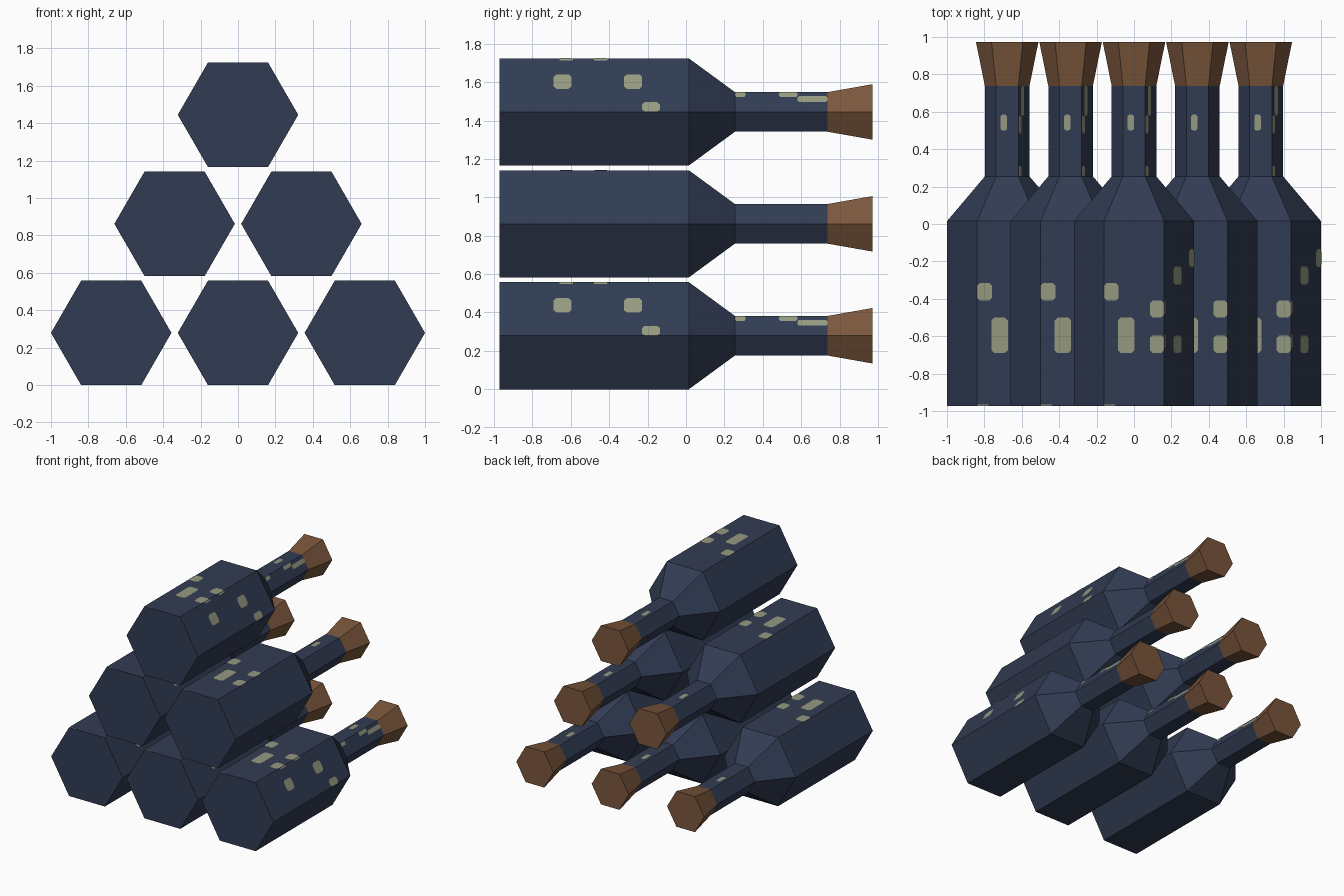
import bpy
import bmesh
from math import cos, sin, radians
from mathutils import Vector

if "Cube" in bpy.data.objects:
    bpy.data.objects.remove(bpy.data.objects["Cube"])


def material(name, rgb):
    m = bpy.data.materials.new(name)
    m.use_nodes = True
    colour = (*rgb, 1)
    m.diffuse_color = colour
    bsdf = m.node_tree.nodes["Principled BSDF"]
    bsdf.inputs["Base Color"].default_value = colour
    bsdf.inputs["Roughness"].default_value = 0.8
    return m


glass_blue = material("navy glass", (0.031, 0.045, 0.087))
cork_brown = material("cork brown", (0.195, 0.093, 0.044))
spot_green = material("pale olive", (0.30, 0.32, 0.215))

BODY, NECK, CORK = 0.322, 0.119, 0.167
APOTHEM = cos(radians(30))


def finish(bm, name, mat):
    me = bpy.data.meshes.new(name)
    bm.to_mesh(me)
    bm.free()
    me.materials.append(mat)
    return me


def hex_lathe(name, profile, mat):
    """Six-sided solid along y from (y, radius) pairs."""
    bm = bmesh.new()
    rings = [[bm.verts.new((r * cos(radians(60 * k)), y, r * sin(radians(60 * k))))
              for k in range(6)] for y, r in profile]
    for a, b in zip(rings, rings[1:]):
        for k in range(6):
            j = (k + 1) % 6
            bm.faces.new((a[k], a[j], b[j], b[k]))
    bm.faces.new(rings[0])
    bm.faces.new(rings[-1])
    bmesh.ops.recalc_face_normals(bm, faces=bm.faces)
    return finish(bm, name, mat)


def spot_plates(name, spots):
    """Thin clipped-corner plates: (radius, u0, u1, y0, y1) on one hexagon side."""
    bm = bmesh.new()
    for angle, radius, u0, u1, y0, y1 in spots:
        n = Vector((cos(radians(angle)), 0, sin(radians(angle))))
        t = Vector((n.z, 0, -n.x))
        c = min(0.015, (u1 - u0) / 4, (y1 - y0) / 4)
        outline = [(u0 + c, y0), (u1 - c, y0), (u1, y0 + c), (u1, y1 - c),
                   (u1 - c, y1), (u0 + c, y1), (u0, y1 - c), (u0, y0 + c)]
        base = n * radius * APOTHEM
        face = bm.faces.new([bm.verts.new(base + n * 0.002 + t * u + Vector((0, y, 0)))
                             for u, y in outline])
        face.normal_update()
        if face.normal.dot(n) < 0:
            face.normal_flip()
    return finish(bm, name, spot_green)


# Bottle and cork profiles
bottle = hex_lathe("bottle", [(-0.972, BODY), (0.015, BODY), (0.255, NECK), (0.737, NECK)], glass_blue)
cork = hex_lathe("cork", [(0.737, NECK), (0.973, CORK)], cork_brown)

# Spots on the upper side, and on the upper right side
top_spots = spot_plates("top_spots", [
    (90, BODY, -0.161, -0.082, -0.41, -0.315),
    (90, BODY, -0.085, 0.003, -0.69, -0.50),
    (90, BODY, 0.085, 0.161, -0.50, -0.408),
    (90, BODY, 0.085, 0.161, -0.69, -0.595),
    (90, BODY, -0.161, -0.10, -0.972, -0.966),
    (90, NECK, -0.035, 0.0, 0.50, 0.585),
])
side_spots = spot_plates("side_spots", [
    (30, BODY, -0.064, 0.023, -0.69, -0.597),
    (30, BODY, -0.064, 0.023, -0.323, -0.228),
    (30, BODY, 0.103, 0.161, -0.23, -0.135),
    (30, BODY, -0.161, -0.148, -0.66, -0.59),
    (30, BODY, -0.161, -0.148, -0.48, -0.41),
    (30, NECK, -0.0595, -0.028, 0.255, 0.31),
    (30, NECK, -0.0595, -0.028, 0.485, 0.58),
    (30, NECK, -0.034, 0.0, 0.58, 0.737),
])

# Pyramid stack: three, two, one
for row in range(3):
    count = 3 - row
    for i in range(count):
        place = ((i - (count - 1) / 2) * 0.678, 0, BODY * APOTHEM + row * 0.583)
        plain_side = row == 1 and i == 1
        for mesh in (bottle, cork, top_spots, side_spots):
            if mesh is side_spots and plain_side:
                continue
            ob = bpy.data.objects.new(f"{mesh.name}_row{row + 1}_{i + 1}", mesh)
            ob.location = place
            bpy.context.collection.objects.link(ob)
